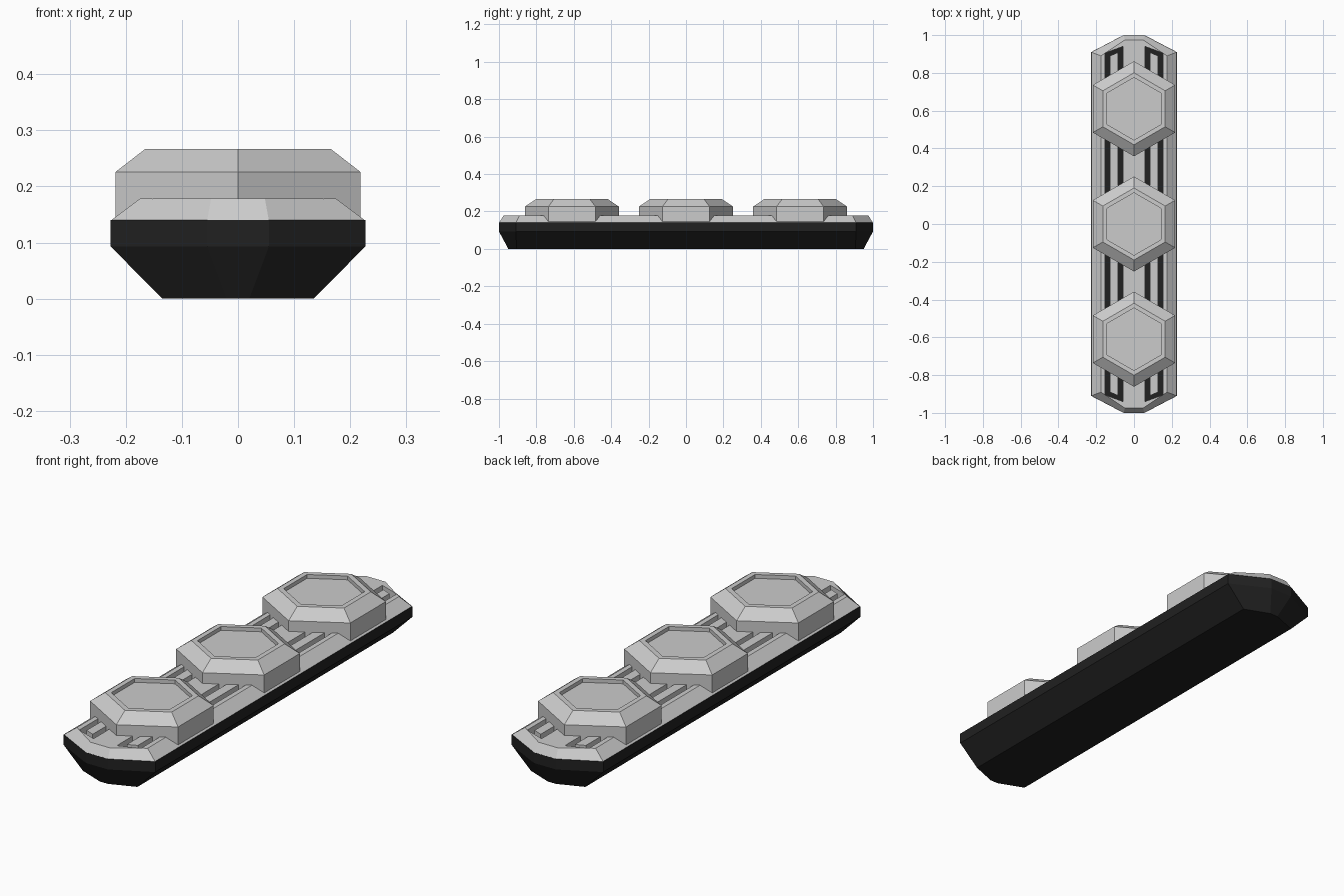
import bpy, bmesh, math

if "Cube" in bpy.data.objects:
    bpy.data.objects.remove(bpy.data.objects["Cube"])


def loft(name, rings, mat=None):
    """Solid skinned through rings, each ring = (outline of (x, y), z)."""
    bm = bmesh.new()
    loops = [[bm.verts.new((x, y, z)) for x, y in pts] for pts, z in rings]
    for a, b in zip(loops, loops[1:]):
        n = len(a)
        for i in range(n):
            j = (i + 1) % n
            bm.faces.new((a[i], a[j], b[j], b[i]))
    bm.faces.new(loops[0][::-1])
    bm.faces.new(loops[-1])
    bmesh.ops.recalc_face_normals(bm, faces=bm.faces)
    mesh = bpy.data.meshes.new(name)
    bm.to_mesh(mesh)
    bm.free()
    obj = bpy.data.objects.new(name, mesh)
    bpy.context.collection.objects.link(obj)
    if mat:
        mesh.materials.append(mat)
    return obj


def octagon(w, shoulder, nose, end):
    return [(w, -shoulder), (w, shoulder), (nose, end), (-nose, end),
            (-w, shoulder), (-w, -shoulder), (-nose, -end), (nose, -end)]


def hexagon(flat, cy):
    r = flat / math.cos(math.pi / 6)
    return [(r * math.cos(a), cy + r * math.sin(a))
            for a in (math.radians(30 + 60 * i) for i in range(6))]


def channel(s, inner, outer, y_inner, y_outer):
    pts = [(inner, -y_inner), (outer, -y_outer), (outer, y_outer), (inner, y_inner)]
    return [(s * x, y) for x, y in pts][::s]


black = bpy.data.materials.new("black")
black.diffuse_color = (0.015, 0.015, 0.015, 1)
black.use_nodes = True
black.node_tree.nodes["Principled BSDF"].inputs["Base Color"].default_value = black.diffuse_color

# tapered dark tray
wide = octagon(0.227, 0.91, 0.055, 1.0)
loft("base_tray", [(octagon(0.135, 0.905, 0.02, 0.95), 0), (wide, 0.093), (wide, 0.14)], black)

# bevelled top plate
plate = loft("top_plate", [(wide, 0.139), (octagon(0.175, 0.89, 0.048, 0.975), 0.178)])

# long slots through the plate, each with a strip inside
for s, side in ((1, "right"), (-1, "left")):
    slot = channel(s, 0.058, 0.153, 0.94, 0.905)
    cutter = loft("slot_cutter_" + side, [(slot, 0.10), (slot, 0.25)])
    cutter.hide_render = True
    cutter.hide_viewport = True
    mod = plate.modifiers.new("slot_" + side, 'BOOLEAN')
    mod.operation = 'DIFFERENCE'
    mod.solver = 'EXACT'
    mod.object = cutter
    strip = channel(s, 0.085, 0.127, 0.908, 0.89)
    loft("slot_strip_" + side, [(strip, 0.135), (strip, 0.178)])

# three hexagonal lamps: bevelled housing with a sunken lens face
for i, cy in enumerate((-0.61, 0, 0.61)):
    body, rim, lens = hexagon(0.218, cy), hexagon(0.165, cy), hexagon(0.143, cy)
    loft(f"hex_housing_{i + 1}", [(body, 0.139), (body, 0.226), (rim, 0.267),
                                  (lens, 0.267), (lens, 0.25)])
